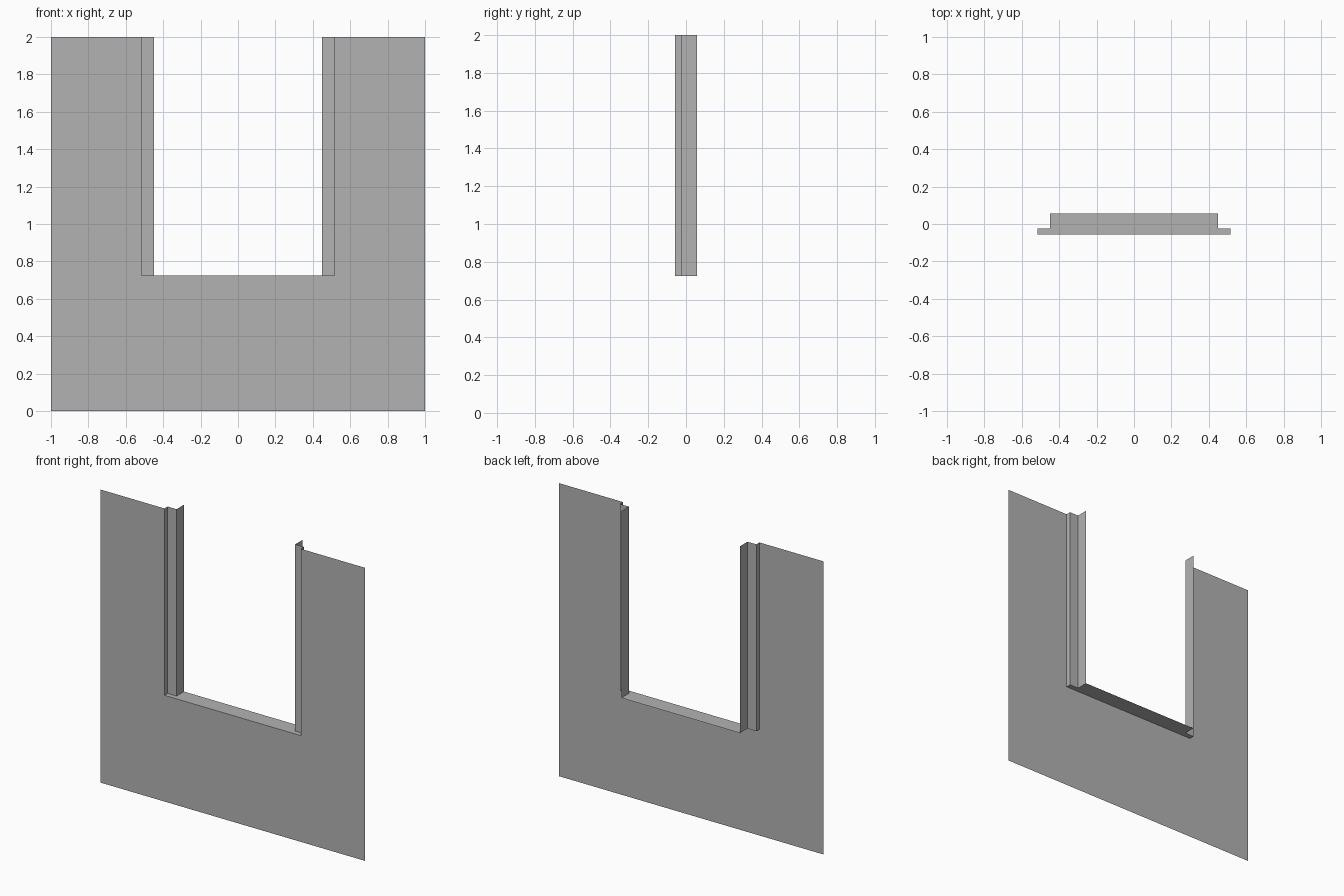
import bpy
import bmesh

cube = bpy.data.objects.get("Cube")
if cube:
    bpy.data.objects.remove(cube, do_unlink=True)

grey = bpy.data.materials.new("plain grey")
grey.use_nodes = True
colour = (0.45, 0.45, 0.45, 1)
grey.diffuse_color = colour
grey.node_tree.nodes["Principled BSDF"].inputs["Base Color"].default_value = colour

TOP, SILL = 2.0, 0.725
OUTER, INNER = 0.515, 0.448          # half widths of the opening
FRONT, STEP, BACK = -0.057, -0.023, 0.057


def sheet(name, polygons):
    """Make an open surface from flat polygons."""
    bm = bmesh.new()
    for points in polygons:
        bm.faces.new([bm.verts.new(p) for p in points])
    bmesh.ops.remove_doubles(bm, verts=bm.verts, dist=0.0001)
    mesh = bpy.data.meshes.new(name)
    bm.to_mesh(mesh)
    bm.free()
    mesh.materials.append(grey)
    obj = bpy.data.objects.new(name, mesh)
    bpy.context.collection.objects.link(obj)
    return obj


# Thin wall with an opening from the sill to the top
outline = [(-1, 0), (1, 0), (1, TOP), (OUTER, TOP), (OUTER, SILL),
           (-OUTER, SILL), (-OUTER, TOP), (-1, TOP)]
sheet("wall", [[(x, FRONT, z) for x, z in outline]])

# Stepped plan of one side of the opening, from front to back
plan = [(OUTER, FRONT), (OUTER, STEP), (INNER, STEP), (INNER, BACK)]

# Stepped jambs rising from the sill
for side, name in ((1, "left_jamb"), (-1, "right_jamb")):
    strips = []
    for (xa, ya), (xb, yb) in zip(plan, plan[1:]):
        strip = [(side * xa, ya, SILL), (side * xb, yb, SILL),
                 (side * xb, yb, TOP), (side * xa, ya, TOP)]
        strips.append(strip[::-side])
    sheet(name, strips)

# Flat sill that follows the plan of both jambs
sill_plan = plan + [(-x, y) for x, y in reversed(plan)]
sheet("sill", [[(x, y, SILL) for x, y in sill_plan]])
